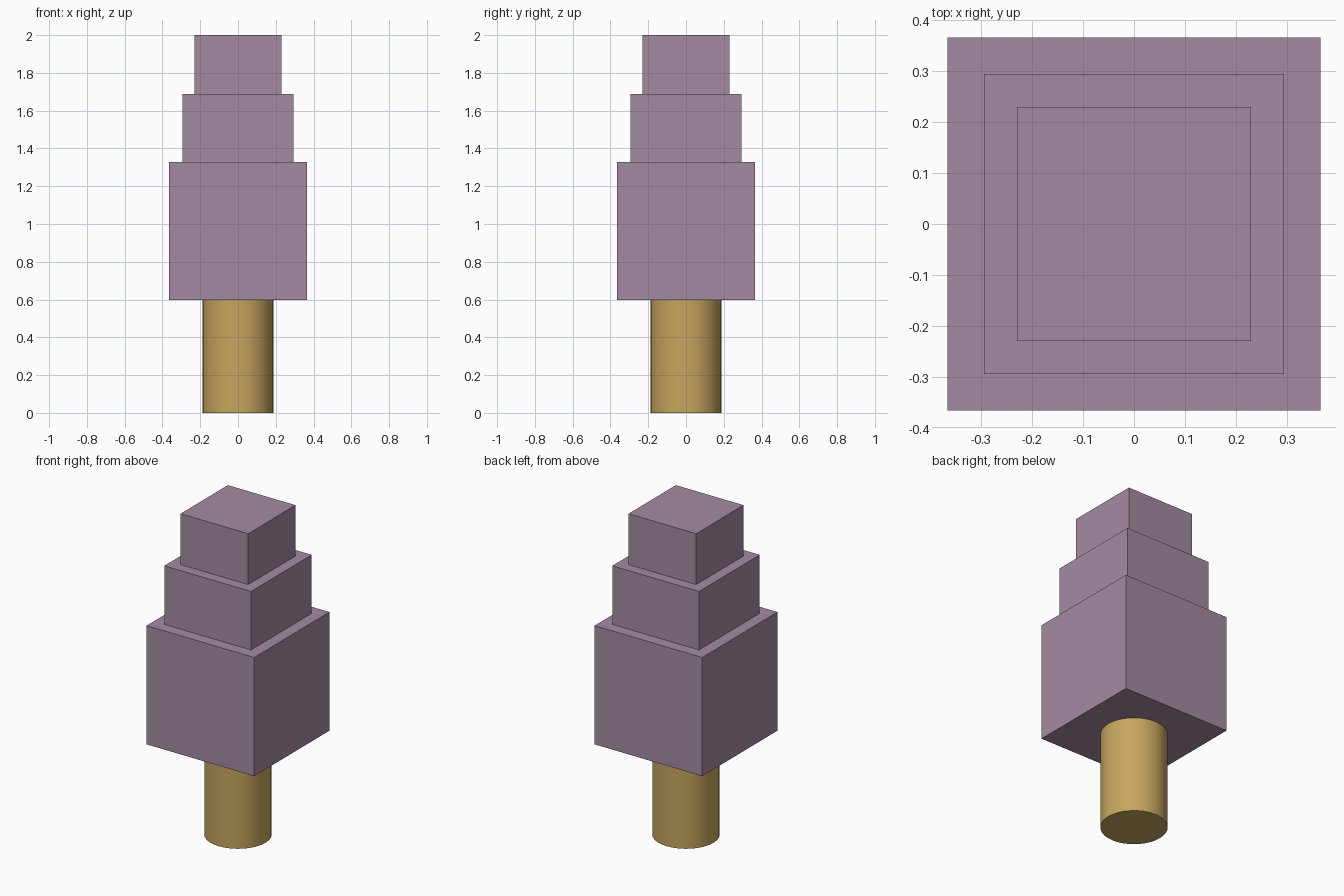
import bpy
import math

if "Cube" in bpy.data.objects:
    bpy.data.objects.remove(bpy.data.objects["Cube"])


def material(name, rgb):
    mat = bpy.data.materials.new(name)
    mat.diffuse_color = (*rgb, 1.0)
    mat.use_nodes = True
    mat.node_tree.nodes["Principled BSDF"].inputs["Base Color"].default_value = mat.diffuse_color
    return mat


purple = material("foliage_purple", (0.37, 0.26, 0.355))
gold = material("trunk_gold", (0.57, 0.38, 0.115))


def box(name, half, z0, z1, mat):
    bpy.ops.mesh.primitive_cube_add(size=1, location=(0, 0, (z0 + z1) / 2))
    obj = bpy.context.object
    obj.name = name
    obj.scale = (2 * half, 2 * half, z1 - z0)
    bpy.ops.object.transform_apply(location=False, rotation=False, scale=True)
    obj.data.materials.append(mat)
    return obj


# Round trunk
TRUNK_TOP = 0.597
bpy.ops.mesh.primitive_cylinder_add(vertices=32, radius=0.188, depth=TRUNK_TOP,
                                    location=(0, 0, TRUNK_TOP / 2))
trunk = bpy.context.object
trunk.name = "trunk"
trunk.data.materials.append(gold)
bpy.ops.object.shade_smooth_by_angle(angle=math.radians(30))

# Three stacked foliage blocks, shrinking upward
tiers = [("lower_foliage", 0.366, 1.327),
         ("middle_foliage", 0.295, 1.687),
         ("upper_foliage", 0.230, 2.0)]
base = TRUNK_TOP
for name, half, top in tiers:
    box(name, half, base, top, purple)
    base = top
